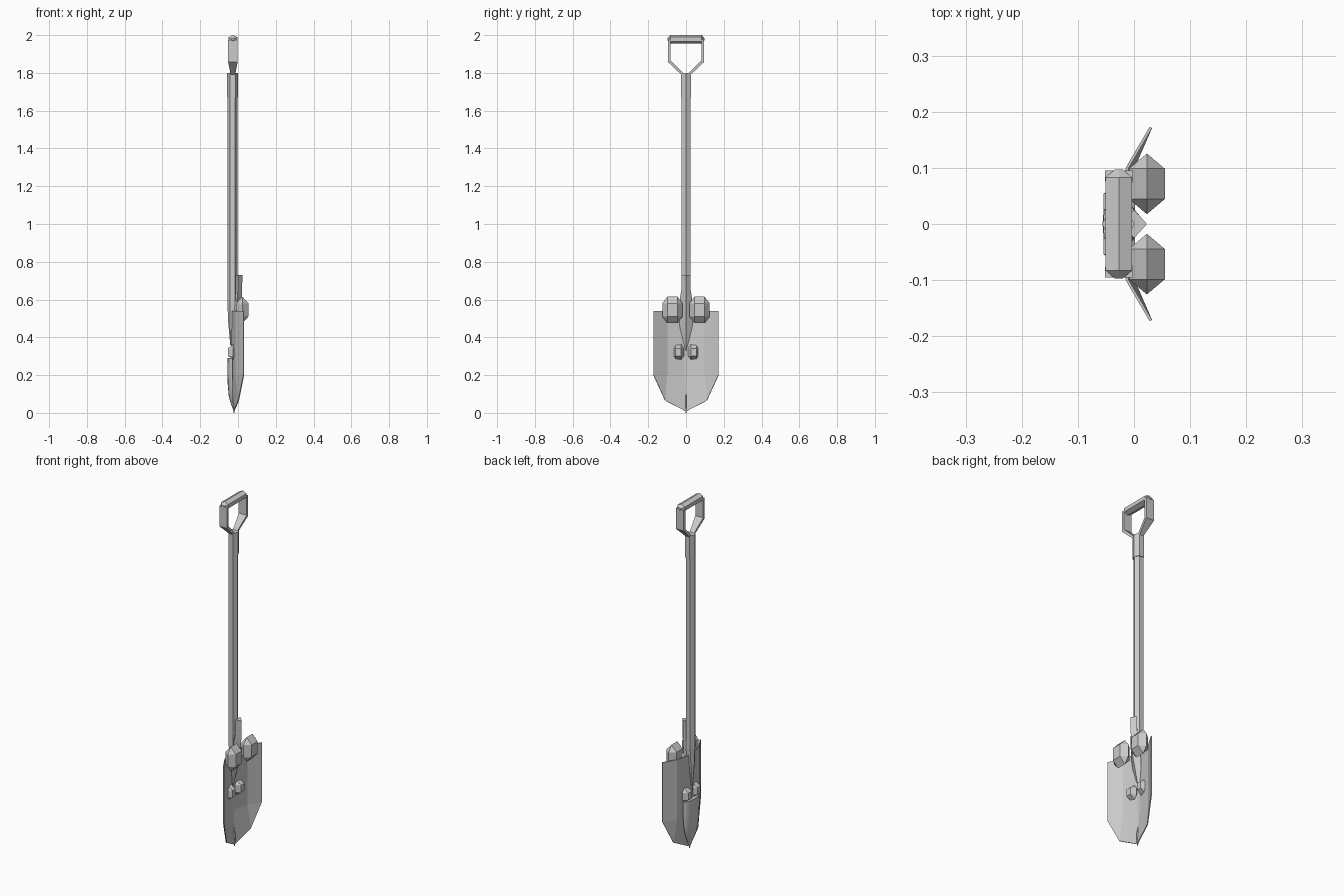
import bpy, bmesh, math

if "Cube" in bpy.data.objects:
    bpy.data.objects.remove(bpy.data.objects["Cube"])


def finish(name, bm, smooth=False):
    bmesh.ops.recalc_face_normals(bm, faces=bm.faces)
    mesh = bpy.data.meshes.new(name)
    bm.to_mesh(mesh)
    bm.free()
    ob = bpy.data.objects.new(name, mesh)
    bpy.context.collection.objects.link(ob)
    if smooth:
        bpy.ops.object.select_all(action='DESELECT')
        ob.select_set(True)
        bpy.context.view_layer.objects.active = ob
        bpy.ops.object.shade_smooth_by_angle(angle=math.radians(50))
    return ob


def loft(name, rings, smooth=False):
    """Skin closed rings of equal length and cap both ends."""
    bm = bmesh.new()
    rows = [[bm.verts.new(p) for p in r] for r in rings]
    n = len(rows[0])
    for a, b in zip(rows, rows[1:]):
        for i in range(n):
            j = (i + 1) % n
            bm.faces.new((a[i], a[j], b[j], b[i]))
    bm.faces.new(rows[0])
    bm.faces.new(rows[-1])
    return finish(name, bm, smooth)


def hexagon(cx, rx, ry, z):
    return [(cx + rx * math.cos(i * math.pi / 3),
             ry * math.sin(i * math.pi / 3), z) for i in range(6)]


def bump(name, c, h):
    """Faceted rounded block: octagon in the middle, small rectangles front and back."""
    bm = bmesh.new()
    for sy in (-1, 1):
        for sz in (-1, 1):
            for x, y, z in ((0, 1, .5), (0, .5, 1), (1, .5, .5), (-1, .5, .5)):
                bm.verts.new((c[0] + h[0] * x, c[1] + h[1] * y * sy, c[2] + h[2] * z * sz))
    bmesh.ops.convex_hull(bm, input=bm.verts)
    return finish(name, bm)


# dished blade
bm = bmesh.new()
top = [(.03, .172, .54), (-.012, .1, .54), (-.033, 0, .54)]
mid = [(.03, .172, .20), (-.012, .1, .20), (-.035, 0, .20)]
low = [(.003, .11, .065), (-.022, 0, .008)]
for s in (-1, 1):
    t, m, l = [[bm.verts.new((x, y * s, z)) for x, y, z in r] for r in (top, mid, low)]
    bm.faces.new((t[0], t[1], m[1], m[0]))
    bm.faces.new((t[1], t[2], m[2], m[1]))
    bm.faces.new((m[0], m[1], l[0]))
    bm.faces.new((m[1], m[2], l[1], l[0]))
bmesh.ops.remove_doubles(bm, verts=bm.verts, dist=1e-4)
blade = finish("blade", bm)
solid = blade.modifiers.new("thickness", 'SOLIDIFY')
solid.thickness = .005
solid.offset = 0

# rounded swelling on the back of the blade
rings = []
for z, depth, w, base in ((.29, .055, .07, -.03), (.23, .056, .07, -.03),
                          (.16, .055, .066, -.03), (.09, .049, .048, -.028),
                          (.05, .039, .028, -.025), (.015, .025, .005, -.021)):
    rings.append([(base - (depth + base) * math.sin(i * math.pi / 8),
                   w * math.cos(i * math.pi / 8), z) for i in range(9)])
loft("blade_back_swelling", rings, True)

# narrow keel at the tip
loft("tip_keel", [[(x, -w, z), (f, 0, z), (x, w, z)] for z, x, f, w in
                  ((.14, -.034, -.031, .001), (.06, -.03, -.015, .007), (.0, -.024, -.019, .003))])

# shaft with tapered foot, and the collar at its top
loft("shaft", [hexagon(*r) for r in ((-.034, .007, .008, .36), (-.034, .018, .02, .48),
                                     (-.029, .027, .027, .58), (-.029, .027, .027, 1.8))])
loft("shaft_collar", [hexagon(-.028, .029, .031, z) for z in (1.67, 1.8)])

# diamond-section front socket fading into the blade
socket = []
for z, back, front, w in ((.73, -.022, .023, .025), (.65, -.022, .022, .025),
                          (.60, -.03, .02, .033), (.53, -.035, .014, .036),
                          (.46, -.036, -.002, .034), (.33, -.037, -.03, .003)):
    socket.append([(front, 0, z), ((front + back) / 2, w, z), (back, 0, z),
                   ((front + back) / 2, -w, z)])
loft("front_socket", socket, True)

# paired faceted bosses
for s, side in ((-1, "left"), (1, "right")):
    bump("large_boss_" + side, (.023, .0715 * s, .545), (.032, .054, .07))
    bump("small_boss_" + side, (-.026, .04 * s, .322), (.028, .029, .04))

# handle straps, one on each side
for s, side in ((-1, "left"), (1, "right")):
    path = [((.004, 1.79), (.024, 1.79), .012), ((.081, 1.865), (.095, 1.857), .025),
            ((.081, 1.975), (.095, 1.975), .025)]
    loft("handle_strap_" + side,
         [[(-.027 - w, a[0] * s, a[1]), (-.027 + w, a[0] * s, a[1]),
           (-.027 + w, b[0] * s, b[1]), (-.027 - w, b[0] * s, b[1])] for a, b, w in path])

# ridged grip bar with pointed ends
loft("grip_bar", [[(-.027 + k * .0275 * math.sin(i * math.pi / 3), y,
                    1.978 + k * .022 * math.cos(i * math.pi / 3)) for i in range(6)]
                  for y, k in ((-.097, .3), (-.083, 1), (.083, 1), (.097, .3))])
